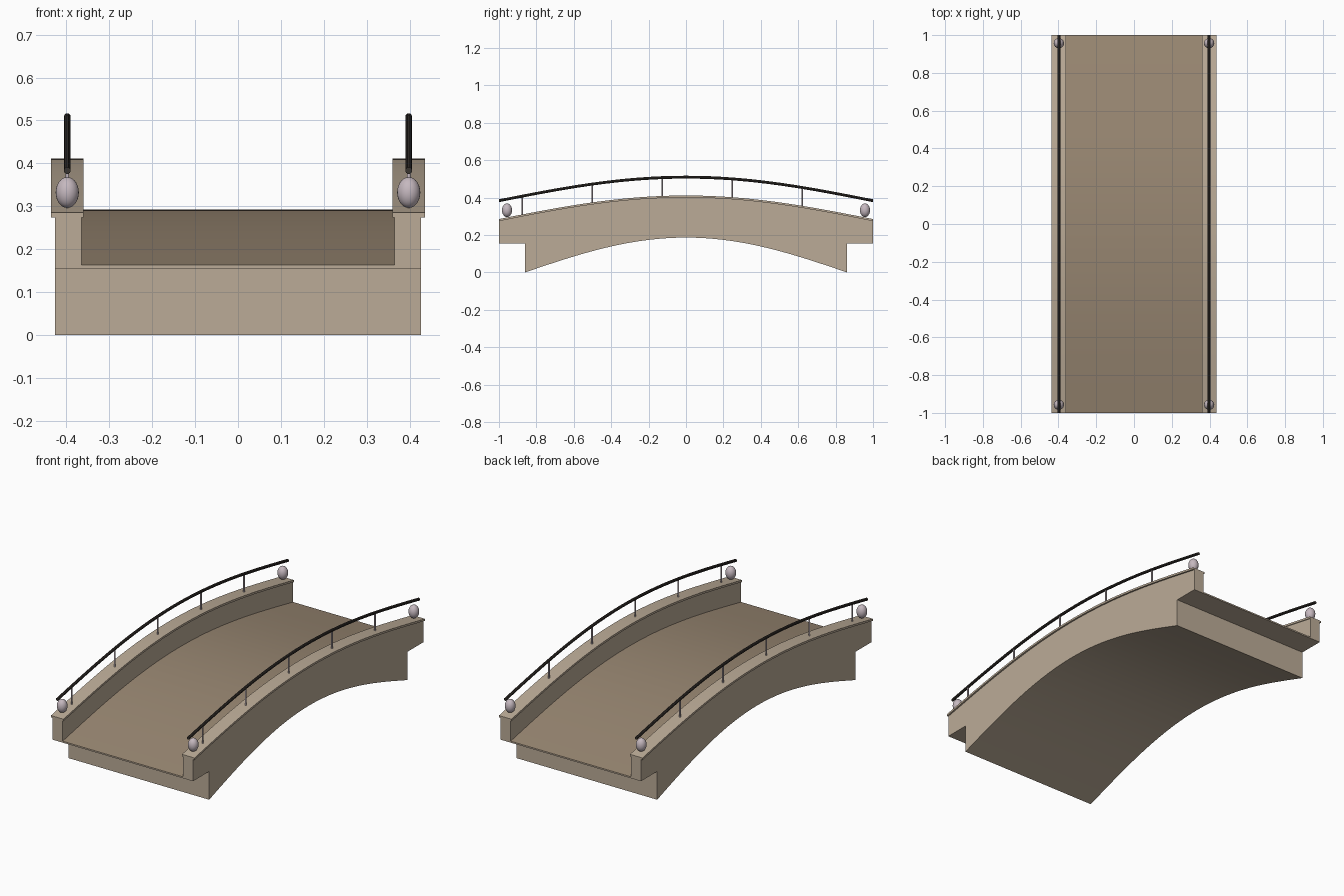
import bpy, bmesh, math

cube = bpy.data.objects.get("Cube")
if cube:
    bpy.data.objects.remove(cube, do_unlink=True)


def material(name, r, g, b):
    m = bpy.data.materials.new(name)
    m.use_nodes = True
    m.diffuse_color = (r, g, b, 1)
    m.node_tree.nodes["Principled BSDF"].inputs["Base Color"].default_value = (r, g, b, 1)
    return m


STONE = material("sandstone", 0.50, 0.41, 0.31)
PAVING = material("brown paving", 0.32, 0.245, 0.17)
RAIL = material("dark rail", 0.04, 0.033, 0.028)
PALE = material("pale lilac metal", 0.56, 0.48, 0.52)

SIDE = 0.427      # half width of the body
INNER = 0.365     # half width of the roadway
RAIL_X = 0.398    # handrail centre line
SPRING = 0.86     # where the arch meets the ground
LEDGE = 0.155     # underside of the overhanging ends


def arch(y, end, rise, span=1.0):
    return end + rise * math.cos(math.pi / 2 * y / span)


def parapet(y):
    return arch(y, 0.285, 0.126)


def roadway(y):
    return arch(y, 0.163, 0.129)


def handrail(y):
    return arch(y, 0.383, 0.126)


def finish(name, bm, mats, smooth=True):
    bmesh.ops.recalc_face_normals(bm, faces=bm.faces)
    me = bpy.data.meshes.new(name)
    bm.to_mesh(me)
    bm.free()
    ob = bpy.data.objects.new(name, me)
    bpy.context.collection.objects.link(ob)
    for m in mats:
        me.materials.append(m)
    if smooth:
        bpy.ops.object.select_all(action='DESELECT')
        ob.select_set(True)
        bpy.context.view_layer.objects.active = ob
        bpy.ops.object.shade_smooth_by_angle(angle=math.radians(35))
    return ob


def loft(name, rings, mats, painted=None):
    """Skin closed rings of points; strip number 'painted' takes the second material."""
    bm = bmesh.new()
    rows = [[bm.verts.new(p) for p in ring] for ring in rings]
    n = len(rows[0])
    for a, b in zip(rows, rows[1:]):
        for i in range(n):
            j = (i + 1) % n
            if a[i].co == b[i].co and a[j].co == b[j].co:
                continue
            f = bm.faces.new((a[i], a[j], b[j], b[i]))
            f.material_index = 1 if i == painted else 0
    bm.faces.new(rows[0])
    bm.faces.new(rows[-1])
    bmesh.ops.remove_doubles(bm, verts=bm.verts, dist=1e-5)
    return finish(name, bm, mats)


# Arched body with channel-shaped roadway; stations double up at the abutment steps
def body_ring(y, bottom):
    top, road = parapet(y) - 0.006, roadway(y)
    half = [(SIDE, bottom), (SIDE, top), (INNER, top), (INNER, road)]
    ring = half + [(-x, z) for x, z in reversed(half)]
    return [(x, y, z) for x, z in ring]


STEPS = 28
inner_y = [SPRING * (2 * i / STEPS - 1) for i in range(STEPS + 1)]
outer_y = [-1, -0.93, -SPRING]
rings = [body_ring(y, LEDGE) for y in outer_y]
rings += [body_ring(y, arch(y, 0, 0.186, SPRING)) for y in inner_y]
rings += [body_ring(-y, LEDGE) for y in reversed(outer_y)]
loft("bridge_body", rings, [STONE, PAVING], painted=3)

stations = [2 * i / 32 - 1 for i in range(33)]

for label, s in (("left", 1), ("right", -1)):
    # Overhanging coping on the parapet
    rings = []
    for y in stations:
        z = parapet(y)
        rings.append([(s * 0.36, y, z - 0.011), (s * 0.436, y, z - 0.011),
                      (s * 0.436, y, z), (s * 0.36, y, z)])
    loft(label + "_coping", rings, [STONE])

    # Round handrail
    angles = [math.tau * k / 10 for k in range(10)]
    rings = [[(s * RAIL_X + 0.008 * math.cos(a), y, handrail(y) + 0.008 * math.sin(a))
              for a in angles] for y in stations]
    loft(label + "_handrail", rings, [RAIL])

    # Thin posts under the handrail
    for k in range(5):
        y = -0.875 + 0.374 * k
        low, high = parapet(y) - 0.005, handrail(y)
        bpy.ops.mesh.primitive_cylinder_add(vertices=10, radius=0.0045, depth=high - low,
                                            location=(s * RAIL_X, y, (low + high) / 2))
        post = bpy.context.object
        post.name = f"{label}_post_{k + 1}"
        post.data.materials.append(PALE)
        bpy.ops.object.shade_smooth_by_angle(angle=math.radians(40))

    # Egg-shaped finials at both ends
    for end, y in (("front", -0.957), ("back", 0.957)):
        bpy.ops.mesh.primitive_uv_sphere_add(segments=24, ring_count=14, radius=1,
                                             location=(s * RAIL_X, y, 0.332))
        ball = bpy.context.object
        ball.name = f"{label}_{end}_finial"
        ball.scale = (0.027, 0.027, 0.036)
        ball.data.materials.append(PALE)
        bpy.ops.object.shade_smooth()
